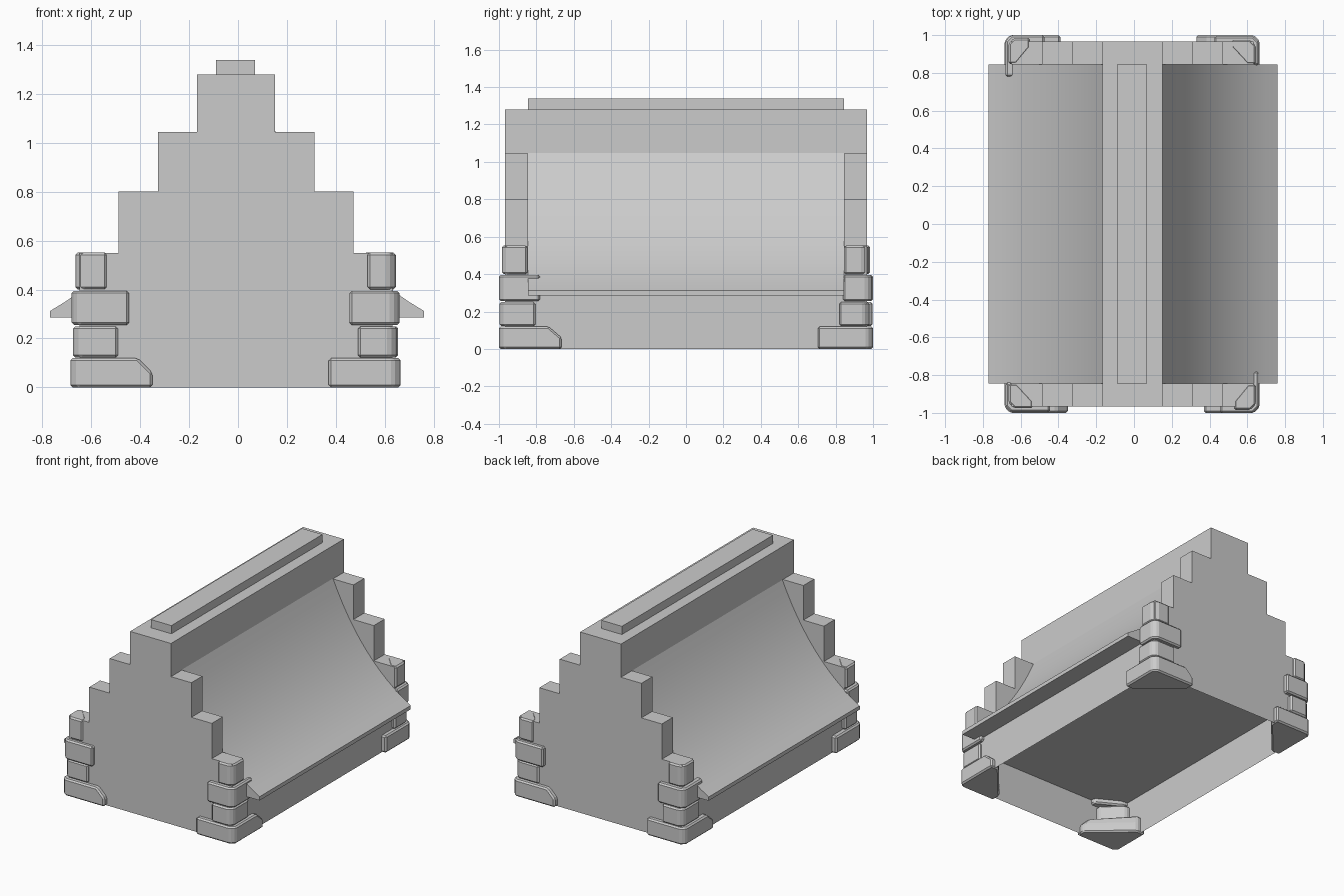
import bpy, bmesh, math
from mathutils import Matrix

if "Cube" in bpy.data.objects:
    bpy.data.objects.remove(bpy.data.objects["Cube"])

CX = -0.008           # body centre line
Y_OUT, Y_IN = 0.967, 0.845
EAVE = 0.285


def finish(name, bm):
    bmesh.ops.recalc_face_normals(bm, faces=bm.faces)
    mesh = bpy.data.meshes.new(name)
    bm.to_mesh(mesh)
    bm.free()
    obj = bpy.data.objects.new(name, mesh)
    bpy.context.collection.objects.link(obj)
    return obj


def ring(bm, profile, y):
    return [bm.verts.new((x, y, z)) for x, z in profile]


def prism(name, profile, y):
    bm = bmesh.new()
    a, b = ring(bm, profile, -y), ring(bm, profile, y)
    n = len(a)
    for i in range(n):
        j = (i + 1) % n
        bm.faces.new((a[i], a[j], b[j], b[i]))
    bm.faces.new(a)
    bm.faces.new(b)
    return finish(name, bm)


# Stepped gables, ridge and side walls as one shell, open underneath
half = [(0.64, 0), (0.64, 0.55), (0.48, 0.55), (0.48, 0.80),
        (0.32, 0.80), (0.32, 1.045), (0.16, 1.045), (0.16, 1.28)]
outer = [(CX + x, z) for x, z in half] + [(CX - x, z) for x, z in reversed(half)]
inner = [(x, max(z, EAVE)) for x, z in outer]
bm = bmesh.new()
n = len(outer)
front, back = ring(bm, outer, -Y_OUT), ring(bm, outer, Y_OUT)
front_in, back_in = ring(bm, inner, -Y_IN), ring(bm, inner, Y_IN)
for out, inn in ((front, front_in), (back, back_in)):
    bm.faces.new(out)
    bm.faces.new(inn[:7] + inn[9:])
    for i in range(n - 1):
        if i not in (6, 7, 8):
            bm.faces.new((out[i], out[i + 1], inn[i + 1], inn[i]))
for i in (6, 7, 8):                       # full-length ridge faces
    bm.faces.new((front[i], front[i + 1], back[i + 1], back[i]))
for i in (0, n - 1):                      # side walls
    bm.faces.new((front[i], front_in[i], back_in[i], back[i]))
bmesh.ops.delete(bm, geom=[v for v in bm.verts if not v.link_faces], context='VERTS')
finish("stepped_gable_walls", bm)

# Ceiling closing the hollow base
bm = bmesh.new()
bm.faces.new([bm.verts.new((CX + sx * 0.638, sy * 0.965, EAVE + 0.003))
              for sx, sy in ((-1, -1), (-1, 1), (1, 1), (1, -1))])
finish("base_ceiling", bm)

# Concave roof slopes with a thin eave
p0, p1, p2 = (0.155, 1.05), (0.38, 0.53), (0.765, 0.312)
slope = []
for k in range(13):
    t = k / 12
    slope.append(tuple((1 - t) ** 2 * a + 2 * t * (1 - t) * b + t * t * c
                       for a, b, c in zip(p0, p1, p2)))
slope.append((0.765, EAVE))
roof_profile = ([(x - 0.004, z) for x, z in slope]
                + [(-x - 0.004, z) for x, z in reversed(slope)])
roof = prism("curved_roof", roof_profile, Y_IN)
bpy.context.view_layer.objects.active = roof
roof.select_set(True)
bpy.ops.object.shade_smooth_by_angle(angle=math.radians(25))
roof.select_set(False)

# Ridge cap
prism("ridge_cap", [(-0.09, 1.28), (0.07, 1.28), (0.07, 1.338), (-0.09, 1.338)], Y_IN)


# Corner stones: L-wrapped blocks with a chamfered outer corner
def stone(name, xo, yo, xt, yt, z0, z1, taper_x, taper_y, turned):
    s = 1 if xo > 0 else -1
    xw, yw, c = CX + s * 0.61, -0.935, 0.03
    bm = bmesh.new()
    rings = []
    for z, f in ((z0, 0), (z0 + (z1 - z0) * 0.5, 0), (z1, 1)):
        tx, ty = xt + s * taper_x * f, yt - taper_y * f
        pts = [(xo - s * c, yo), (xo, yo + c), (xo, ty), (xw, ty),
               (tx, yw), (tx, yo)]
        rings.append([bm.verts.new((x, y, z)) for x, y in pts])
    levels = rings if taper_x or taper_y else [rings[0], rings[2]]
    for a, b in zip(levels, levels[1:]):
        for i in range(6):
            j = (i + 1) % 6
            bm.faces.new((a[i], a[j], b[j], b[i]))
    bm.faces.new(rings[0])
    bm.faces.new(rings[2])
    bmesh.ops.delete(bm, geom=[v for v in bm.verts if not v.link_faces], context='VERTS')
    bmesh.ops.recalc_face_normals(bm, faces=bm.faces)
    sharp = [e for e in bm.edges if e.calc_face_angle(0) > 0.3]
    bmesh.ops.bevel(bm, geom=sharp, offset=0.01, segments=1, affect='EDGES')
    if turned:
        bmesh.ops.rotate(bm, verts=bm.verts, cent=(-0.01, 0, 0),
                         matrix=Matrix.Rotation(math.pi, 3, 'Z'))
    finish(name, bm)


levels = [(0.0, 0.12), (0.122, 0.25), (0.255, 0.395), (0.40, 0.552)]
right = [(0.665, -1.0, 0.37, -0.665), (0.65, -0.998, 0.49, -0.805),
         (0.66, -1.0, 0.455, -0.78), (0.645, -0.985, 0.53, -0.848)]
left = [(-0.685, -1.0, -0.35, -0.705), (-0.675, -0.98, -0.49, -0.82),
        (-0.68, -0.995, -0.445, -0.84), (-0.665, -0.975, -0.535, -0.845)]
for side, data in (("right", right), ("left", left)):
    for i, (dims, (z0, z1)) in enumerate(zip(data, levels)):
        tx = 0.06 if side == "left" and i == 0 else 0
        ty = 0.07 if side == "right" and i == 0 else 0
        for turned in (False, True):
            place = "back" if turned else "front"
            stone(f"corner_stone_{place}_{side}_{i + 1}", *dims, z0, z1, tx, ty, turned)
